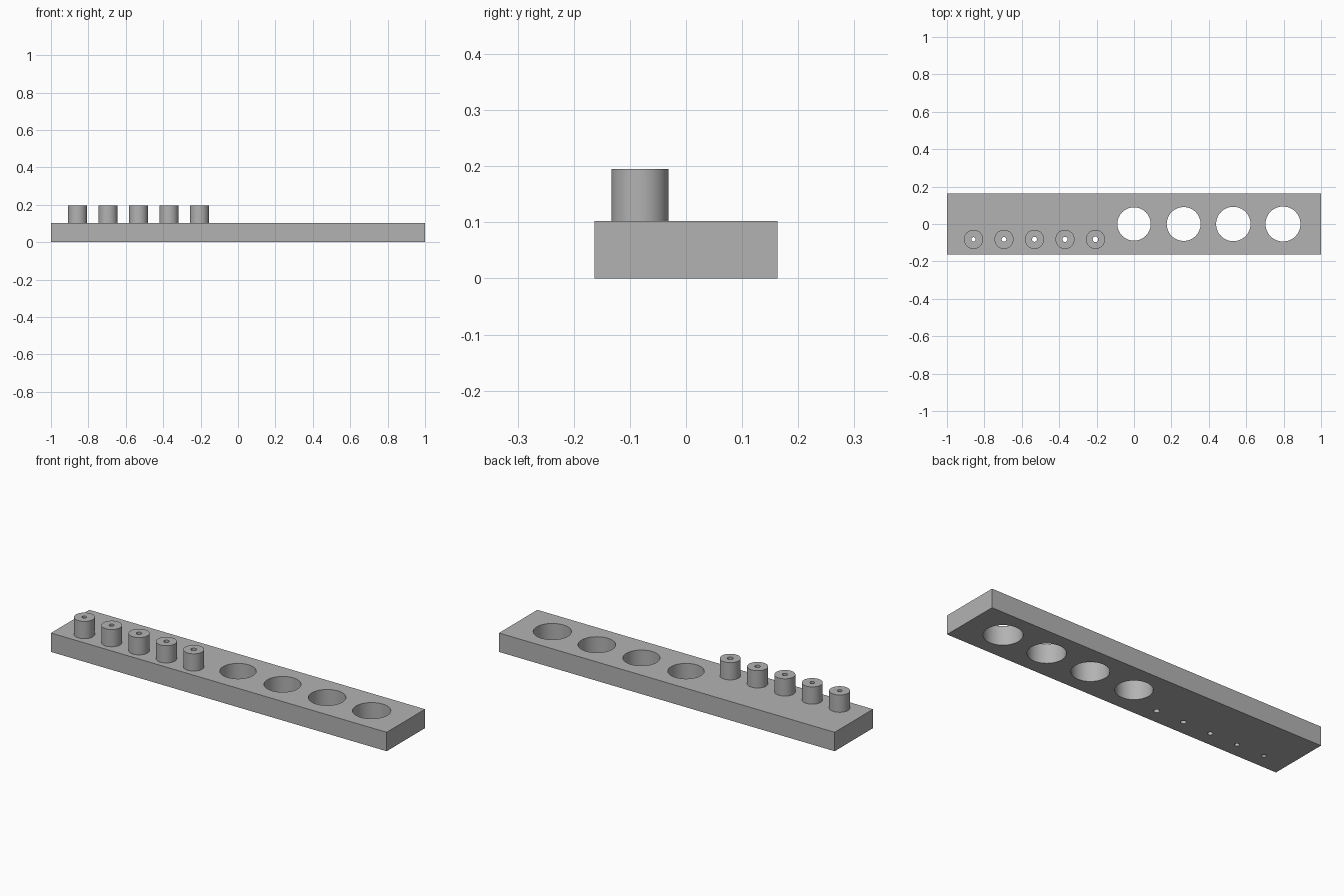
import bpy
import math

cube = bpy.data.objects.get("Cube")
if cube:
    bpy.data.objects.remove(cube, do_unlink=True)

LENGTH, WIDTH, THICK = 2.0, 0.326, 0.102
PEG_TOP, PEG_R, PEG_Y = 0.195, 0.051, -0.082

grey = bpy.data.materials.new("plain grey")
grey.use_nodes = True
colour = (0.45, 0.45, 0.45, 1)
grey.diffuse_color = colour
grey.node_tree.nodes["Principled BSDF"].inputs["Base Color"].default_value = colour


def cylinder(name, x, y, radius, bottom, top, sides=64):
    bpy.ops.mesh.primitive_cylinder_add(
        vertices=sides, radius=radius, depth=top - bottom,
        location=(x, y, (bottom + top) / 2))
    obj = bpy.context.object
    obj.name = name
    obj.data.materials.append(grey)
    return obj


def combine(target, tool, operation):
    mod = target.modifiers.new(tool.name, "BOOLEAN")
    mod.operation = operation
    mod.solver = "EXACT"
    mod.object = tool
    tool.hide_render = True
    bpy.context.view_layer.objects.active = target
    bpy.ops.object.modifier_apply(modifier=mod.name)
    bpy.data.objects.remove(tool, do_unlink=True)


# Flat bar
bpy.ops.mesh.primitive_cube_add(size=1, location=(0, 0, THICK / 2))
bar = bpy.context.object
bar.name = "gauge_bar"
bar.scale = (LENGTH, WIDTH, THICK)
bpy.ops.object.transform_apply(location=True, rotation=False, scale=True)
bar.data.materials.append(grey)

# Row of pegs, each bored right through the bar, bores widening slightly
for i in range(5):
    x = -0.858 + 0.163 * i
    combine(bar, cylinder("peg", x, PEG_Y, PEG_R, THICK / 2, PEG_TOP), "UNION")
    bore = cylinder("peg_bore", x, PEG_Y, 0.0115 + 0.0008 * i, -0.1, 0.3, 32)
    combine(bar, bore, "DIFFERENCE")

# Row of large through holes, widening slightly
for i in range(4):
    hole = cylinder("large_hole", 0.2655 * i, 0, 0.089 + 0.0015 * i, -0.1, 0.3)
    combine(bar, hole, "DIFFERENCE")

# Smooth round walls, sharp rims
bpy.ops.object.select_all(action="DESELECT")
bar.select_set(True)
bpy.context.view_layer.objects.active = bar
bpy.ops.object.shade_smooth_by_angle(angle=math.radians(30))
